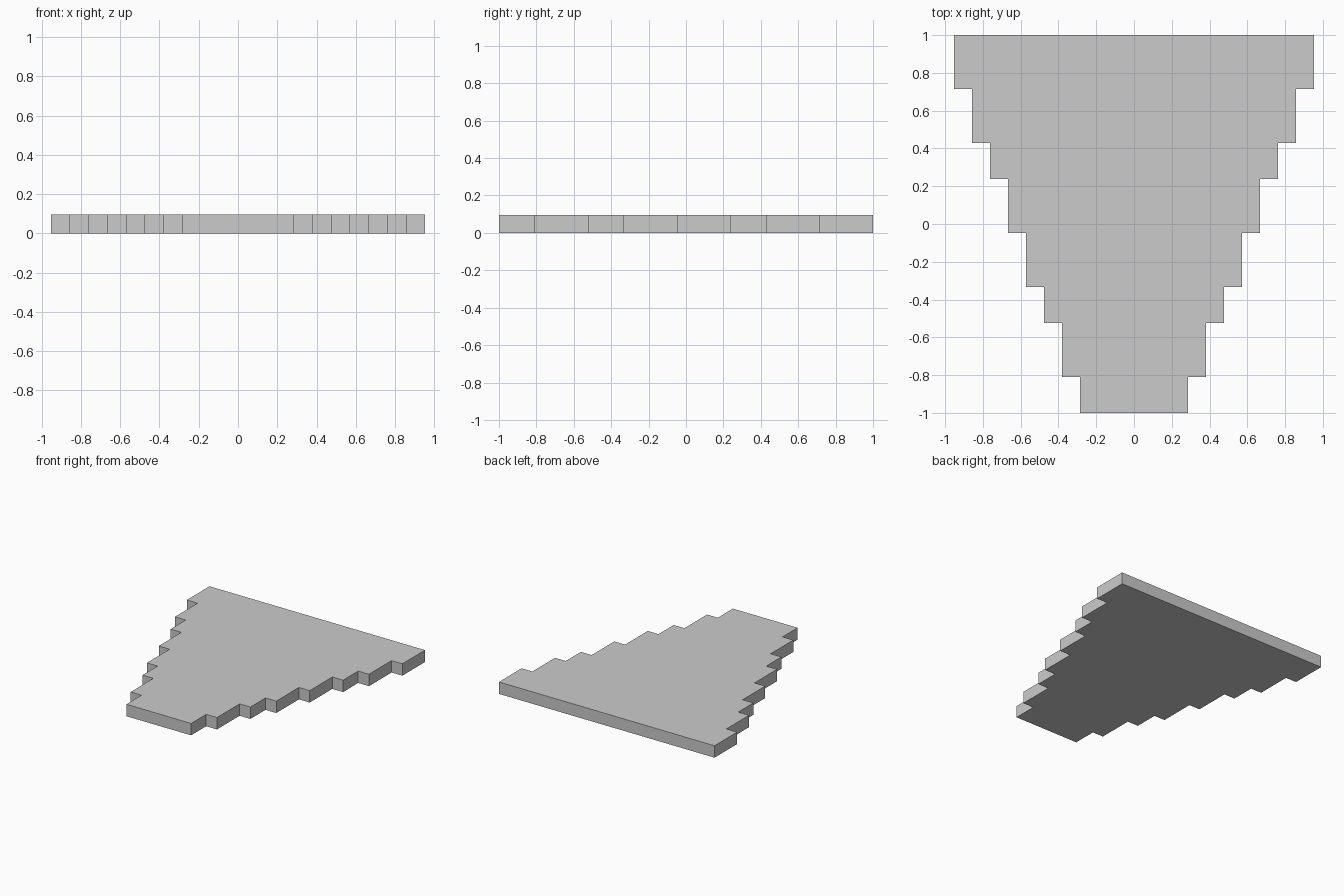
import bpy
import bmesh

if "Cube" in bpy.data.objects:
    bpy.data.objects.remove(bpy.data.objects["Cube"])

U = 2 / 21                           # one grid unit; the slab is 21 units long
ROWS = [2, 3, 2, 3, 3, 2, 3, 3]      # depth of each step, front to back
FIRST_HALF_WIDTH = 3                 # half width of the front step, in units

# Right-hand stepped edge, from front to back
right = []
y = -1.0
for i, depth in enumerate(ROWS):
    x = (FIRST_HALF_WIDTH + i) * U
    right += [(x, y), (x, y + depth * U)]
    y += depth * U

# Mirror the edge to close the outline
outline = right + [(-x, y) for x, y in reversed(right)]

# Extrude the outline into a slab
bm = bmesh.new()
base = bm.faces.new([bm.verts.new((x, y, 0)) for x, y in outline])
top = bmesh.ops.extrude_face_region(bm, geom=[base], use_keep_orig=True)
verts = [g for g in top["geom"] if isinstance(g, bmesh.types.BMVert)]
bmesh.ops.translate(bm, verts=verts, vec=(0, 0, U))
bmesh.ops.recalc_face_normals(bm, faces=bm.faces)

mesh = bpy.data.meshes.new("stepped_slab")
bm.to_mesh(mesh)
bm.free()
bpy.context.collection.objects.link(bpy.data.objects.new("stepped_slab", mesh))
